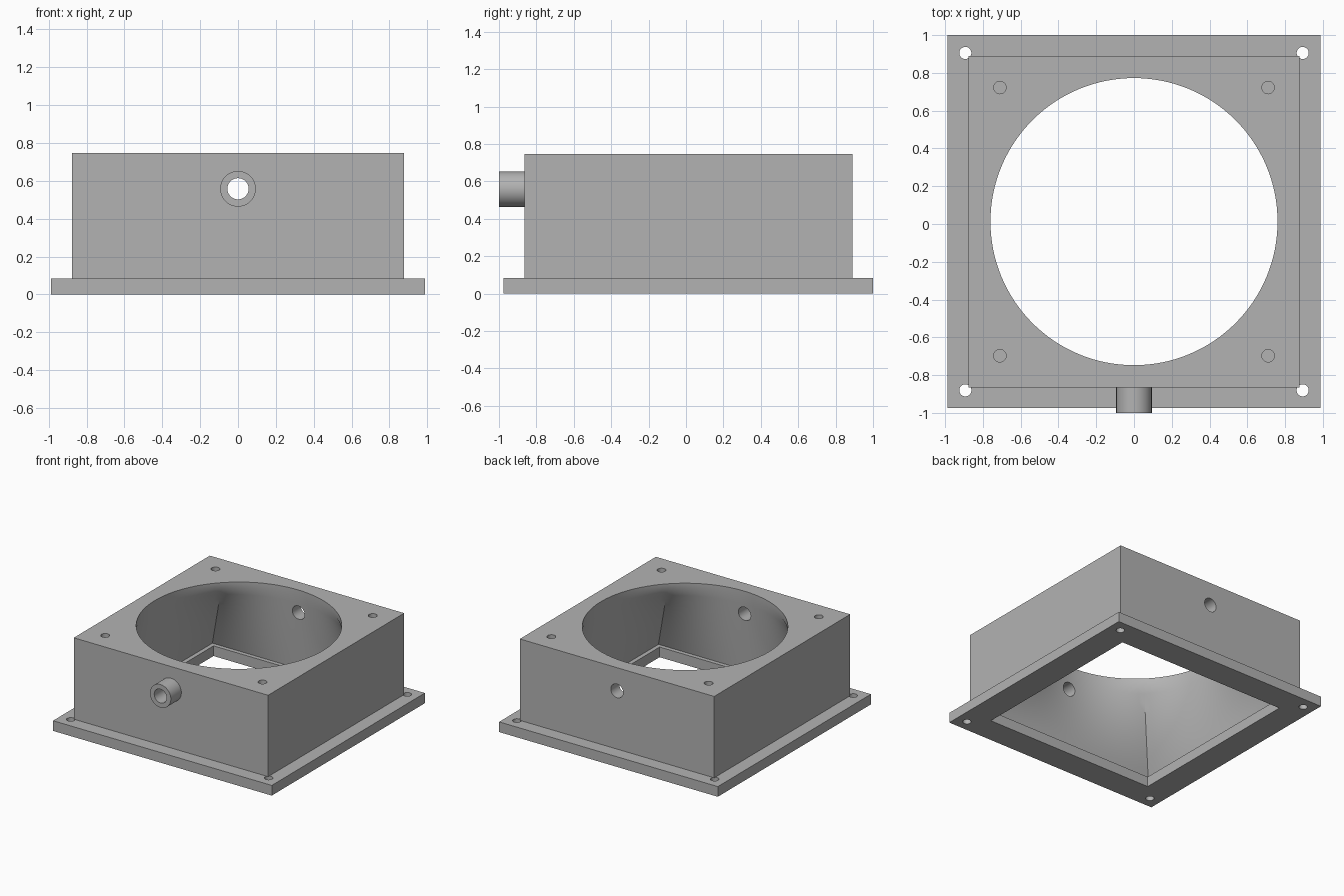
import bpy, bmesh
from math import sin, cos, tau, pi
from mathutils import Matrix, Vector

if "Cube" in bpy.data.objects:
    bpy.data.objects.remove(bpy.data.objects["Cube"], do_unlink=True)

CY = 0.0125            # housing centre in y
FLANGE, BODY = 0.987, 0.877
FLANGE_TOP, TOP = 0.083, 0.747
BORE_Z = 0.558

grey = bpy.data.materials.new("plain grey")
grey.use_nodes = True
grey.diffuse_color = (0.45, 0.45, 0.45, 1)
grey.node_tree.nodes["Principled BSDF"].inputs["Base Color"].default_value = grey.diffuse_color


def finish(name, bm):
    bmesh.ops.recalc_face_normals(bm, faces=bm.faces)
    mesh = bpy.data.meshes.new(name)
    bm.to_mesh(mesh)
    bm.free()
    mesh.materials.append(grey)
    obj = bpy.data.objects.new(name, mesh)
    bpy.context.collection.objects.link(obj)
    return obj


def block(name, half, z0, z1):
    bm = bmesh.new()
    bmesh.ops.create_cube(bm, size=1)
    bmesh.ops.scale(bm, vec=(2 * half, 2 * half, z1 - z0), verts=bm.verts)
    bmesh.ops.translate(bm, vec=(0, CY, (z0 + z1) / 2), verts=bm.verts)
    return finish(name, bm)


def cylinder(name, radius, start, end, segments=48):
    a, b = Vector(start), Vector(end)
    turn = (b - a).to_track_quat("Z", "Y").to_matrix().to_4x4()
    bm = bmesh.new()
    bmesh.ops.create_cone(bm, cap_ends=True, segments=segments, radius1=radius,
                          radius2=radius, depth=(b - a).length,
                          matrix=Matrix.Translation((a + b) / 2) @ turn)
    return finish(name, bm)


def square_to_round(name, half, radius, z0, z1, segments=128, steps=10):
    """Solid that blends from a square below to a circle above."""
    levels = [(z0 - 0.1, 0)]
    levels += [(z0 + (z1 - z0) * i / steps, i / steps) for i in range(steps + 1)]
    levels.append((TOP + 0.1, 1))
    bm = bmesh.new()
    rings = []
    for z, t in levels:
        ring = []
        for i in range(segments):
            a = tau * i / segments
            r = (1 - t) * half / max(abs(cos(a)), abs(sin(a))) + t * radius
            ring.append(bm.verts.new((r * cos(a), CY + r * sin(a), z)))
        rings.append(ring)
    for low, high in zip(rings, rings[1:]):
        for i in range(segments):
            j = (i + 1) % segments
            bm.faces.new((low[i], low[j], high[j], high[i]))
    bm.faces.new(rings[0])
    bm.faces.new(rings[-1])
    return finish(name, bm)


def combine(target, tool, operation="DIFFERENCE"):
    mod = target.modifiers.new("combine", "BOOLEAN")
    mod.object, mod.operation, mod.solver = tool, operation, "EXACT"
    graph = bpy.context.evaluated_depsgraph_get()
    mesh = bpy.data.meshes.new_from_object(target.evaluated_get(graph))
    target.modifiers.clear()
    target.data = mesh
    bpy.data.objects.remove(tool, do_unlink=True)


def corners(offset):
    return [(sx * offset, CY + sy * offset) for sx in (-1, 1) for sy in (-1, 1)]


# Mounting flange with square opening and corner screw holes
flange = block("mounting_flange", FLANGE, 0, FLANGE_TOP)
combine(flange, block("opening_cutter", 0.766, -0.1, 0.2))
for x, y in corners(0.893):
    combine(flange, cylinder("screw_cutter", 0.032, (x, y, -0.1), (x, y, 0.2)))

# Housing with a front spigot and a square-to-round duct inside
housing = block("duct_housing", BODY, FLANGE_TOP, TOP)
combine(housing, cylinder("spigot", 0.094, (0, -1, BORE_Z), (0, -0.82, BORE_Z), 64), "UNION")
combine(housing, square_to_round("duct_cutter", 0.8, 0.76, FLANGE_TOP, TOP - 0.05))

# Cross bore through the front and back walls
combine(housing, cylinder("bore_cutter", 0.056, (0, -1.2, BORE_Z), (0, 1.2, BORE_Z)))

# Blind screw holes in the top face
for x, y in corners(0.71):
    combine(housing, cylinder("blind_cutter", 0.033, (x, y, TOP - 0.2), (x, y, TOP + 0.1)))

# Smooth the curved walls, keep the edges sharp
bpy.ops.object.select_all(action="DESELECT")
for part in (flange, housing):
    part.select_set(True)
bpy.context.view_layer.objects.active = housing
bpy.ops.object.shade_smooth_by_angle(angle=pi / 6)
